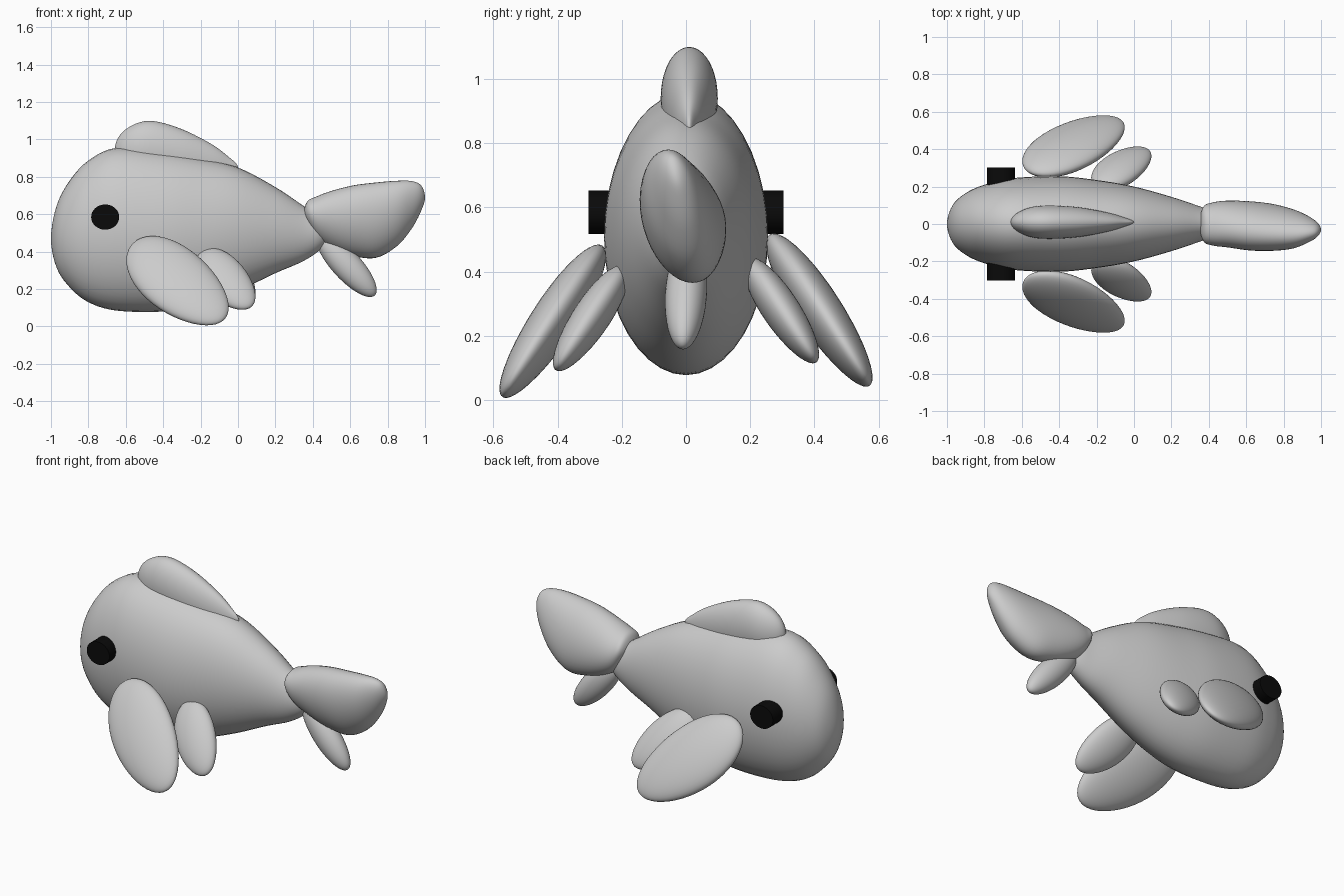
import bpy, bmesh, math
from mathutils import Vector, Matrix

if "Cube" in bpy.data.objects:
    bpy.data.objects.remove(bpy.data.objects["Cube"])

SEG = 40


def finish(name, bm):
    bmesh.ops.recalc_face_normals(bm, faces=bm.faces)
    me = bpy.data.meshes.new(name)
    bm.to_mesh(me)
    bm.free()
    for p in me.polygons:
        p.use_smooth = True
    ob = bpy.data.objects.new(name, me)
    bpy.context.collection.objects.link(ob)
    return ob


def catmull(a, b, c, d, t):
    return [0.5 * (2*q + (r - p)*t + (2*p - 5*q + 4*r - s)*t*t + (3*q - p - 3*r + s)*t**3)
            for p, q, r, s in zip(a, b, c, d)]


def loft(name, stations, shear=0.0, sub=5):
    """Elliptical sections along x: (x, top z, bottom z, half width, centre y)."""
    st = [(x, (t + b)/2, (t - b)/2, w, y) for x, t, b, w, y in stations]
    flip = lambda s: (s[0], s[1], -s[2], -s[3], s[4])   # rounds off both ends
    st = [flip(st[1])] + st + [flip(st[-2])]
    rows = [catmull(*st[i:i + 4], k/sub) for i in range(len(st) - 3) for k in range(sub)]
    bm = bmesh.new()

    def ring(r):
        x, z, h, w, y = r
        return [bm.verts.new((x, y + w*math.cos(a) - shear*h*math.sin(a), z + h*math.sin(a)))
                for a in (2*math.pi*i/SEG for i in range(SEG))]

    rings = [ring(r) for r in rows[1:]]
    for r0, r1 in zip(rings, rings[1:]):
        for i in range(SEG):
            j = (i + 1) % SEG
            bm.faces.new((r0[i], r0[j], r1[j], r1[i]))
    for s, r in ((st[1], rings[0]), (st[-2], rings[-1])):
        pole = bm.verts.new((s[0], s[4], s[1]))
        for i in range(SEG):
            bm.faces.new((pole, r[i], r[(i + 1) % SEG]))
    return finish(name, bm)


def blob(name, centre, length, width, thick, taper=0.1, side=1):
    """Egg with three given half-axes; side = -1 mirrors it across y."""
    bm = bmesh.new()
    bmesh.ops.create_uvsphere(bm, u_segments=SEG, v_segments=24, radius=1)
    c, l, w, t = map(Vector, (centre, length, width, thick))
    for v in bm.verts:
        a, b, u = v.co
        k = 1 - taper*u
        p = c + l*u + w*(a*k) + t*(b*k)
        v.co = (p.x, p.y*side, p.z)
    return finish(name, bm)


# Body
loft("body", [
    (-1, .47, .47, 0, 0), (-.97, .645, .315, .10, 0), (-.9, .78, .21, .165, 0),
    (-.8, .887, .13, .21, 0), (-.65, .955, .085, .245, 0), (-.4, .935, .08, .255, 0),
    (-.2, .90, .115, .235, 0), (0, .85, .19, .20, 0), (.2, .745, .285, .145, 0),
    (.35, .645, .35, .095, 0), (.45, .58, .42, .06, 0), (.5, .5, .5, 0, 0)])

# Tail, leaning slightly to one side
loft("tail_fin", [
    (.35, .60, .60, 0, 0), (.37, .668, .545, .09, 0), (.42, .695, .465, .113, 0),
    (.5, .725, .415, .122, 0), (.62, .755, .376, .127, -.01), (.74, .77, .368, .12, -.018),
    (.85, .779, .43, .10, -.026), (.93, .777, .525, .068, -.028),
    (.98, .753, .62, .036, -.03), (1, .69, .69, 0, -.03)], shear=.18)

# Dorsal fin
loft("dorsal_fin", [
    (-.66, .94, .94, 0, .01), (-.63, 1.025, .85, .045, .01), (-.55, 1.083, .80, .08, .01),
    (-.45, 1.098, .78, .089, .01), (-.3, 1.055, .76, .08, .01), (-.15, .98, .76, .053, .01),
    (-.06, .915, .78, .028, .01), (0, .85, .85, 0, .01)])

# Lower tail fin
blob("lower_tail_fin", (.58, 0, .33), (.15, -.01, -.165), (.06, 0, .05), (0, .065, 0), 0)

# Paired fins and eyes
black = bpy.data.materials.new("eye_black")
black.diffuse_color = (.003, .003, .003, 1)
black.use_nodes = True
black.node_tree.nodes["Principled BSDF"].inputs["Base Color"].default_value = black.diffuse_color
for tag, s, lift in (("right", -1, 0), ("left", 1, .035)):
    blob("pectoral_fin_" + tag, (-.32, .42, .238 + lift), (.255, .13, -.19),
         (.10, -.085, .14), (.002, .059, .037), .1, s)
    blob("pelvic_fin_" + tag, (-.065, .3, .25 + lift*.7), (.145, .092, -.135),
         (.07, -.055, .09), (0, .05, .03), .1, s)
    bm = bmesh.new()
    bmesh.ops.create_cone(bm, cap_ends=True, segments=32, radius1=.075, radius2=.075, depth=.15,
                          matrix=Matrix.Translation((-.71, s*.228, .585))
                          @ Matrix.Diagonal((1, 1, .9, 1)) @ Matrix.Rotation(math.pi/2, 4, 'X'))
    eye = finish("eye_" + tag, bm)
    eye.data.materials.append(black)
    bpy.ops.object.select_all(action='DESELECT')
    eye.select_set(True)
    bpy.context.view_layer.objects.active = eye
    bpy.ops.object.shade_smooth_by_angle()
